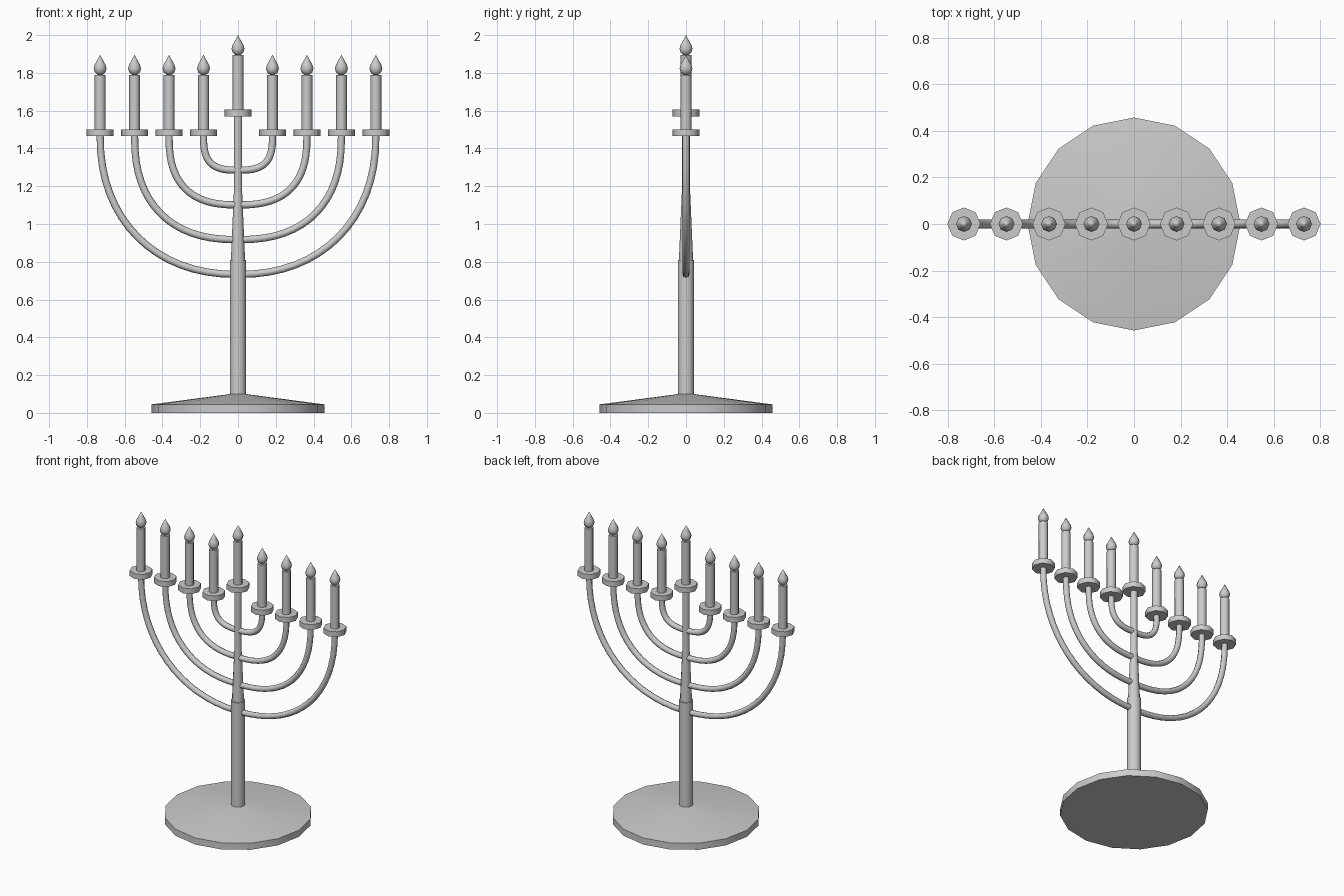
import bpy, bmesh, math
from mathutils import Vector

if "Cube" in bpy.data.objects:
    bpy.data.objects.remove(bpy.data.objects["Cube"])

metal = bpy.data.materials.new("plain_grey")
metal.diffuse_color = (0.6, 0.6, 0.6, 1)
metal.use_nodes = True
metal.node_tree.nodes["Principled BSDF"].inputs["Base Color"].default_value = metal.diffuse_color


def make(name, rings, tips=(None, None)):
    """Skin a list of point rings; close each end with a cap or a tip point."""
    bm = bmesh.new()
    loops = [[bm.verts.new(p) for p in r] for r in rings]
    n = len(loops[0])
    for a, b in zip(loops, loops[1:]):
        for i in range(n):
            j = (i + 1) % n
            bm.faces.new((a[i], a[j], b[j], b[i]))
    for loop, tip in zip((loops[0], loops[-1]), tips):
        if tip is None:
            bm.faces.new(loop)
        else:
            t = bm.verts.new(tip)
            for i in range(n):
                bm.faces.new((loop[i], loop[(i + 1) % n], t))
    bmesh.ops.recalc_face_normals(bm, faces=bm.faces)
    me = bpy.data.meshes.new(name)
    bm.to_mesh(me)
    bm.free()
    me.materials.append(metal)
    ob = bpy.data.objects.new(name, me)
    bpy.context.collection.objects.link(ob)
    bpy.ops.object.select_all(action='DESELECT')
    ob.select_set(True)
    bpy.context.view_layer.objects.active = ob
    bpy.ops.object.shade_smooth_by_angle(angle=math.radians(50))
    return ob


def lathe(name, profile, sides, x=0, tip=None):
    rings = [[(x + r * math.cos(math.tau * i / sides), r * math.sin(math.tau * i / sides), z)
              for i in range(sides)] for r, z in profile]
    return make(name, rings, (None, (x, 0, tip) if tip else None))


def branch(name, a, bottom, top, power, radius=0.019, steps=32, sides=8):
    """U-shaped round tube following a squared-off half ellipse."""
    def signed_pow(v):
        return math.copysign(abs(v) ** (2 / power), v) if abs(v) > 1e-9 else 0.0
    path = []
    for k in range(steps + 1):
        t = math.pi * k / steps
        path.append(Vector((-a * signed_pow(math.cos(t)), 0,
                            top - (top - bottom) * signed_pow(math.sin(t)))))
    rings = []
    for k, p in enumerate(path):
        d = (path[min(k + 1, steps)] - path[max(k - 1, 0)]).normalized()
        if k in (0, steps):
            d = Vector((0, 0, -1 if k == 0 else 1))
        side = Vector((-d.z, 0, d.x))
        rings.append([p + radius * (side * math.cos(math.tau * i / sides)
                                    + Vector((0, 1, 0)) * math.sin(math.tau * i / sides))
                      for i in range(sides)])
    make(name, rings)


def candle(label, x, z):
    # drip cup, candle and flame, stacked from height z
    lathe("cup_" + label, [(0.071, z), (0.071, z + 0.036)], 8, x)
    lathe("candle_" + label, [(0.029, z + 0.03), (0.029, z + 0.325)], 8, x)
    f = z + 0.325
    lathe("flame_" + label, [(0.014, f), (0.029, f + 0.014), (0.034, f + 0.033),
                             (0.029, f + 0.053), (0.014, f + 0.08)], 8, x, f + 0.106)


# foot and central stem
lathe("base", [(0.457, 0), (0.457, 0.045), (0.04, 0.1)], 16)
lathe("lower_stem", [(0.043, 0.08), (0.043, 0.81)], 16)
lathe("tapered_stem", [(0.038, 0.8), (0.022, 1.17)], 12)
lathe("upper_stem", [(0.022, 1.16), (0.022, 1.575)], 12)
candle("centre", 0, 1.569)

# four nested branches with a candle at each end
for i, power in enumerate((3.0, 2.6, 2.4, 2.2)):
    a = 0.1825 * (i + 1)
    branch("branch_%d" % (i + 1), a, 1.285 - 0.184 * i, 1.47, power)
    for s, side in ((-1, "left"), (1, "right")):
        candle("%s_%d" % (side, i + 1), s * a, 1.465)
